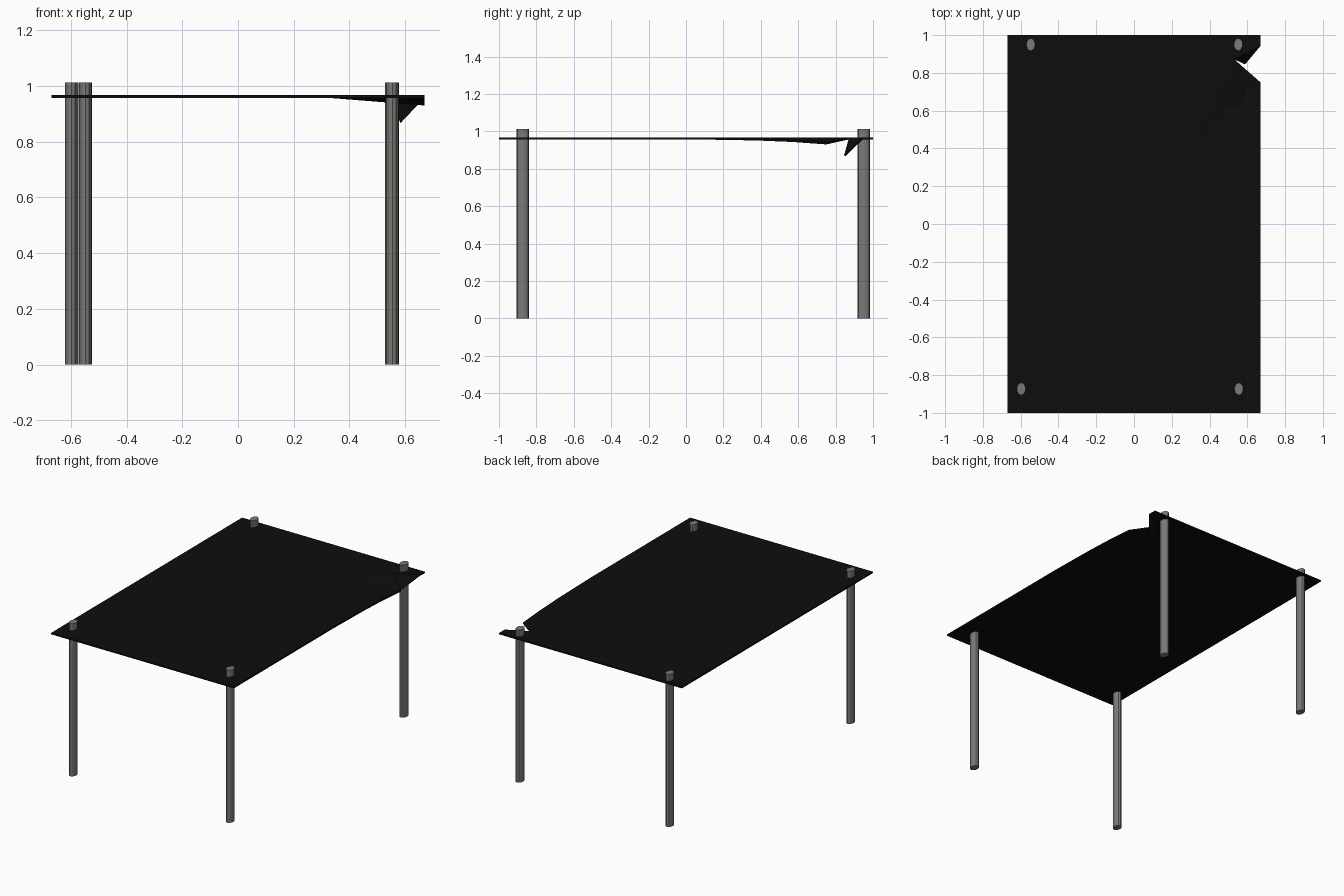
import bpy, bmesh

if "Cube" in bpy.data.objects:
    bpy.data.objects.remove(bpy.data.objects["Cube"])


def material(name, rgb):
    m = bpy.data.materials.new(name)
    m.diffuse_color = (*rgb, 1)
    m.use_nodes = True
    m.node_tree.nodes["Principled BSDF"].inputs["Base Color"].default_value = m.diffuse_color
    return m


grey = material("grey metal", (0.2, 0.195, 0.185))
black = material("black sheet", (0.004, 0.004, 0.004))

# Four slightly irregularly placed posts with oval section
for name, x, y in [("front_left_leg", -0.597, -0.873), ("front_right_leg", 0.555, -0.873),
                   ("back_left_leg", -0.547, 0.95), ("back_right_leg", 0.552, 0.95)]:
    bpy.ops.mesh.primitive_cylinder_add(vertices=12, radius=1, depth=1.012,
                                        location=(x, y, 0.506))
    leg = bpy.context.object
    leg.name = name
    leg.scale = (0.0235, 0.033, 1)
    bpy.ops.object.transform_apply(location=False, rotation=False, scale=True)
    bpy.ops.object.shade_smooth_by_angle()
    leg.data.materials.append(grey)

# Thin sheet with a tear at the back right corner
Z = 0.967
points = {
    "fl": (-0.67, -1, Z), "fr": (0.67, -1, Z), "bl": (-0.67, 1, Z), "br": (0.67, 1, Z),
    "sag_start": (0.67, 0.04, Z), "sag_1": (0.67, 0.38, Z - 0.006),
    "sag_2": (0.67, 0.57, Z - 0.014), "sag_end": (0.67, 0.75, Z - 0.027),
    "fold": (0.33, 0.45, Z), "tear": (0.53, 0.872, Z),
    "flap_root": (0.67, 0.943, Z), "flap_tip": (0.588, 0.845, 0.872),
}
faces = [
    ("fl", "fr", "sag_start", "fold", "tear", "flap_root", "br", "bl"),  # flat area
    ("fold", "sag_start", "sag_1"), ("fold", "sag_1", "sag_2"),          # sagging edge
    ("fold", "sag_2", "sag_end"), ("fold", "sag_end", "tear"),
    ("tear", "flap_tip", "flap_root"),                                   # hanging flap
]
bm = bmesh.new()
v = {k: bm.verts.new(p) for k, p in points.items()}
for f in faces:
    bm.faces.new([v[k] for k in f])
bmesh.ops.triangulate(bm, faces=bm.faces[:])
mesh = bpy.data.meshes.new("torn_sheet_top")
bm.to_mesh(mesh)
bm.free()
mesh.materials.append(black)
sheet = bpy.data.objects.new("torn_sheet_top", mesh)
bpy.context.collection.objects.link(sheet)
mod = sheet.modifiers.new("thickness", "SOLIDIFY")
mod.thickness = 0.01
mod.offset = -1
